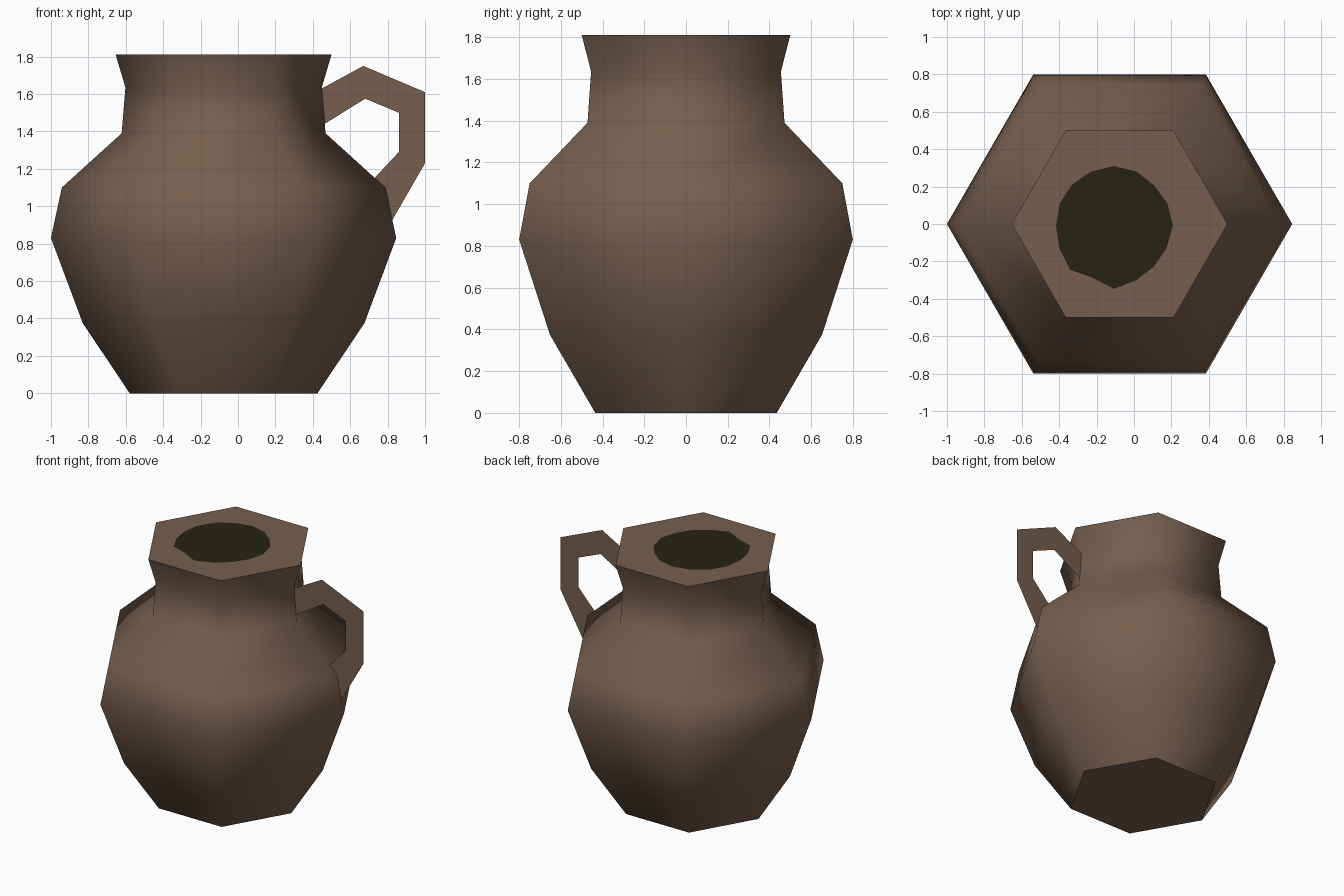
import bpy
from math import cos, sin, tau

if "Cube" in bpy.data.objects:
    bpy.data.objects.remove(bpy.data.objects["Cube"])

AXIS_X = -0.077
SIDES = 6
RIM_Z = 1.81


def material(name, color):
    mat = bpy.data.materials.new(name)
    mat.use_nodes = True
    mat.diffuse_color = (*color, 1)
    bsdf = mat.node_tree.nodes["Principled BSDF"]
    bsdf.inputs["Base Color"].default_value = (*color, 1)
    bsdf.inputs["Roughness"].default_value = 0.9
    return mat


def mesh_object(name, verts, faces, mat):
    mesh = bpy.data.meshes.new(name)
    mesh.from_pydata(verts, [], faces)
    mesh.materials.append(mat)
    mesh.update()
    obj = bpy.data.objects.new(name, mesh)
    bpy.context.collection.objects.link(obj)
    return obj


clay = material("brown clay", (0.181, 0.114, 0.074))
dark = material("dark opening", (0.0194, 0.0176, 0.0052))

# Jug body: six-sided turned profile of (radius, height), closed at both ends
profile = [(0.502, 0), (0.753, 0.375), (0.923, 0.83), (0.865, 1.1),
           (0.545, 1.39), (0.525, 1.635), (0.577, RIM_Z)]
verts = [(AXIS_X + r * cos(tau * i / SIDES), r * sin(tau * i / SIDES), z)
         for r, z in profile for i in range(SIDES)]
faces = []
for ring in range(len(profile) - 1):
    a, b = ring * SIDES, (ring + 1) * SIDES
    for i in range(SIDES):
        j = (i + 1) % SIDES
        faces.append((a + i, a + j, b + j, b + i))
faces.append(tuple(reversed(range(SIDES))))
faces.append(tuple(range(len(verts) - SIDES, len(verts))))
body = mesh_object("jug_body", verts, faces, clay)
for face in body.data.polygons:
    face.use_smooth = len(face.vertices) == 4  # the two end caps stay flat

# Handle: flat strip between an outer and an inner outline
outer = [(0.44, 1.625), (0.67, 1.75), (1.0, 1.61), (1.0, 1.23), (0.81, 0.90)]
inner = [(0.455, 1.435), (0.68, 1.575), (0.86, 1.5), (0.86, 1.29), (0.72, 1.14)]
n = len(outer)
mesh_object("handle", [(x, 0, z) for x, z in outer + inner],
            [(i, n + i, n + i + 1, i + 1) for i in range(n - 1)], clay)

# Dark opening: thin uneven disc on the rim cap
radii = [0.315, 0.31, 0.305, 0.315, 0.32, 0.315, 0.315, 0.314,
         0.31, 0.316, 0.332, 0.30, 0.337, 0.314, 0.305, 0.305]
count = len(radii)
mesh_object("dark_opening",
            [(-0.107 + r * cos(tau * i / count), -0.01 + r * sin(tau * i / count), RIM_Z + 0.003)
             for i, r in enumerate(radii)],
            [tuple(range(count))], dark)
